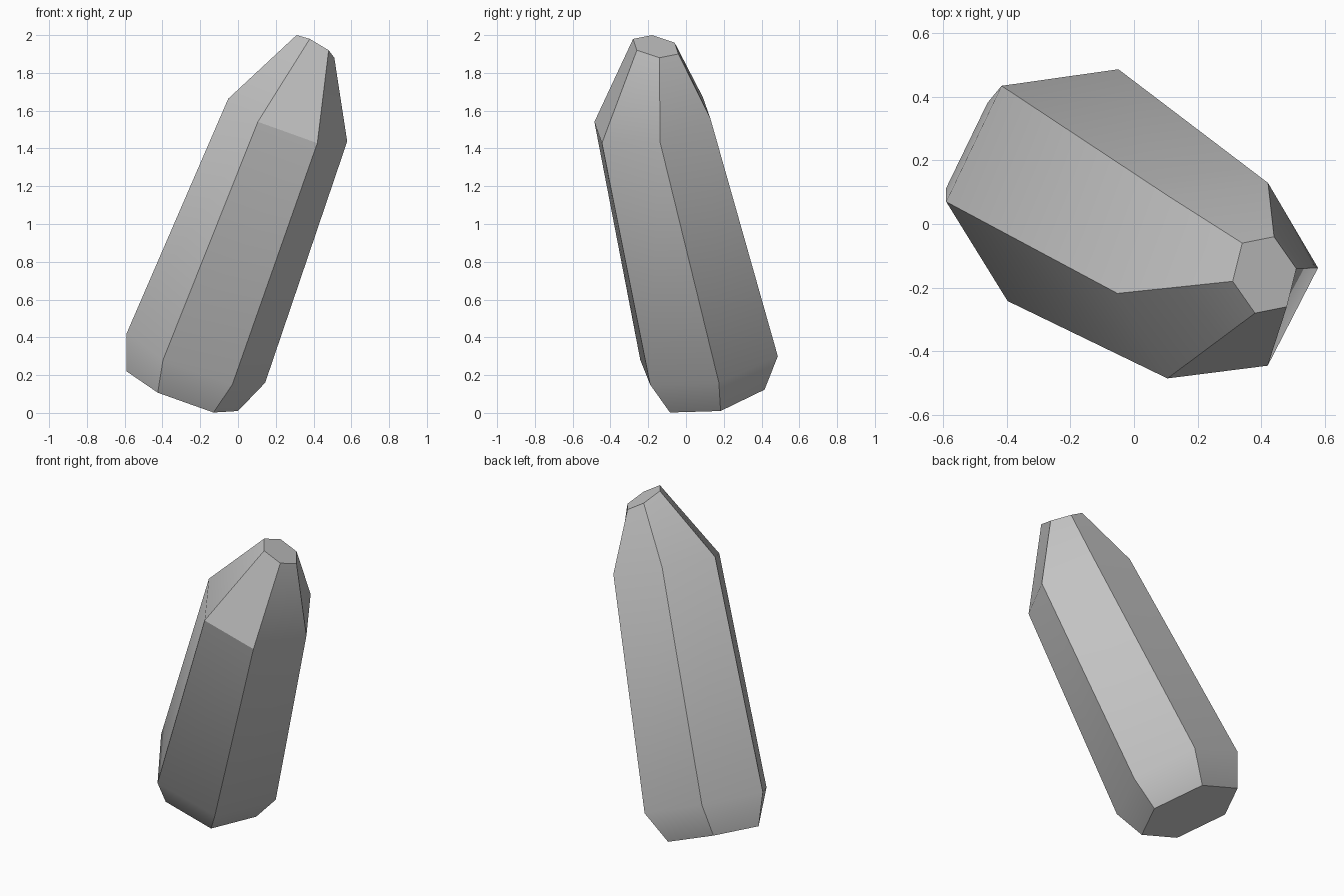
import bpy
import bmesh
from mathutils import Vector

default_cube = bpy.data.objects.get("Cube")
if default_cube:
    bpy.data.objects.remove(default_cube, do_unlink=True)

# Single stone colour
stone = bpy.data.materials.new("pale_grey_stone")
stone.use_nodes = True
colour = (0.55, 0.55, 0.55, 1)
stone.diffuse_color = colour
stone.node_tree.nodes["Principled BSDF"].inputs["Base Color"].default_value = colour

# Hexagonal sections up the leaning axis: centre, first corner offset, third corner offset
sections = [
    ((-.295, .148, .115), (-.295, -.035, .105), (.165, -.233, -.113)),  # base
    ((-.223, .122, .29), (-.367, -.052, .13), (.193, -.312, -.14)),     # lower shoulder
    ((.263, -.178, 1.55), (-.315, -.04, .113), (.157, -.267, -.122)),   # upper shoulder
    ((.41, -.16, 1.94), (-.1, -.02, .06), (.07, -.1, -.02)),            # tip
]


def hexagon(centre, first, third):
    """Six corners of a centrally symmetric hexagon, in order around the axis."""
    c, u, w = Vector(centre), Vector(first), Vector(third)
    half = [u, u + w, w]
    return [c + p for p in half] + [c - p for p in half]


bm = bmesh.new()
rings = [[bm.verts.new(p) for p in hexagon(*s)] for s in sections]

# Sides and end caps
for low, high in zip(rings, rings[1:]):
    for i in range(6):
        j = (i + 1) % 6
        bm.faces.new((low[i], low[j], high[j], high[i]))
bm.faces.new(reversed(rings[0]))
bm.faces.new(rings[-1])
for face in bm.faces:
    face.smooth = True

# Lengthwise ridges and cap rims are crisp; shoulders blend softly
for edge in bm.edges:
    on_shoulder = any(set(edge.verts) <= set(r) for r in rings[1:3])
    edge.smooth = on_shoulder

# The front facet of the point breaks sharply from the body
front_edge = bm.edges.get((rings[2][1], rings[2][2]))
front_edge.smooth = False

mesh = bpy.data.meshes.new("crystal")
bm.to_mesh(mesh)
bm.free()
mesh.materials.append(stone)
crystal = bpy.data.objects.new("crystal", mesh)
bpy.context.collection.objects.link(crystal)
